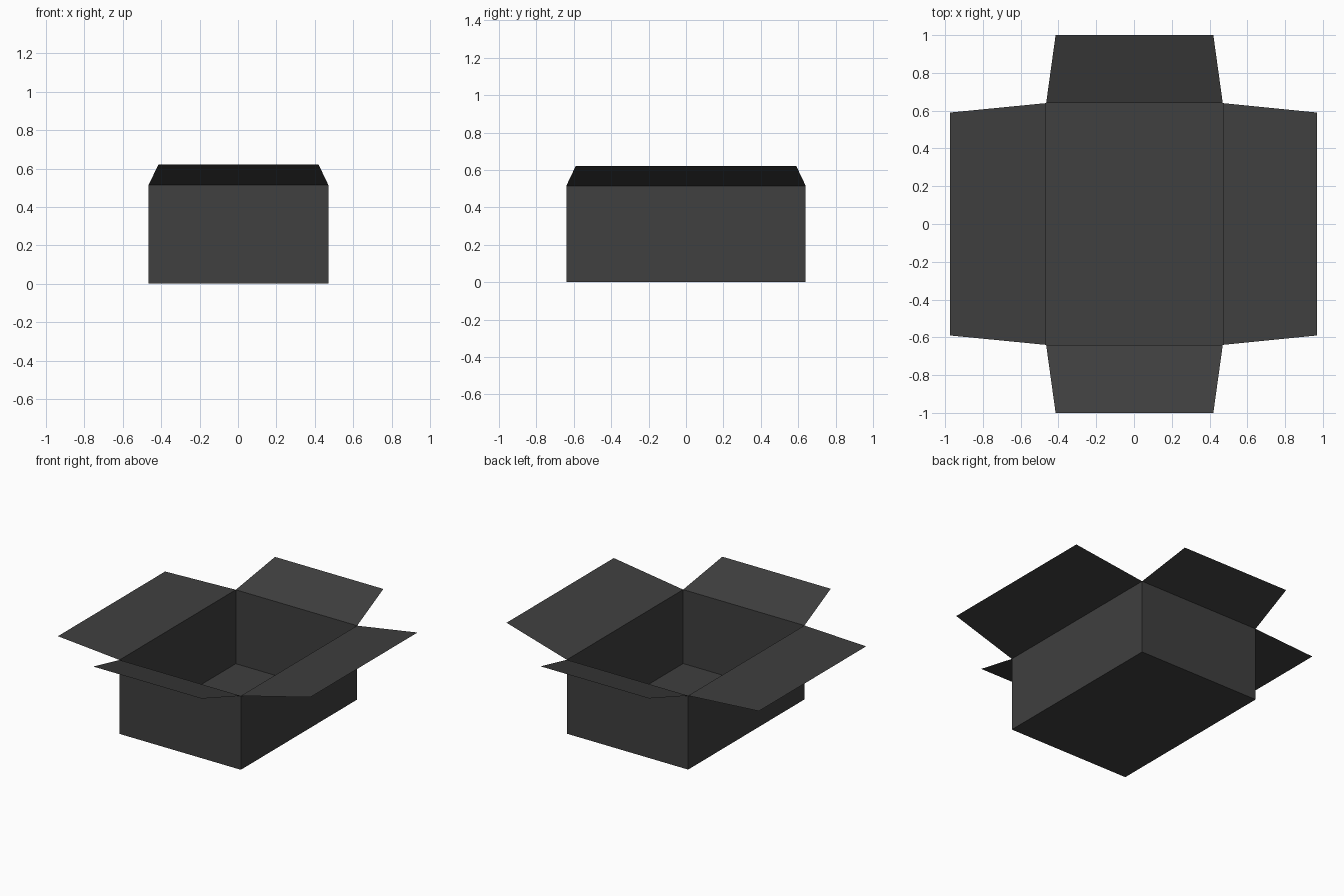
import bpy
import bmesh

if "Cube" in bpy.data.objects:
    bpy.data.objects.remove(bpy.data.objects["Cube"], do_unlink=True)

# Single card colour
card = bpy.data.materials.new("dark grey card")
card.use_nodes = True
color = (0.05, 0.05, 0.05, 1)
card.diffuse_color = color
shader = card.node_tree.nodes["Principled BSDF"]
shader.inputs["Base Color"].default_value = color
shader.inputs["Roughness"].default_value = 0.9

LEFT, RIGHT, DEPTH, HEIGHT = 0.47, -0.465, 0.64, 0.515
INSET = 0.05


def finish(name, bm):
    mesh = bpy.data.meshes.new(name)
    bm.to_mesh(mesh)
    bm.free()
    mesh.materials.append(card)
    obj = bpy.data.objects.new(name, mesh)
    bpy.context.collection.objects.link(obj)
    return obj


def sheet(name, points):
    bm = bmesh.new()
    face = bm.faces.new([bm.verts.new(p) for p in points])
    face.normal_update()
    if face.normal.z < 0:
        face.normal_flip()
    return finish(name, bm)


# Open-topped body made of thin card
bm = bmesh.new()
bmesh.ops.create_cube(bm, size=1)
for v in bm.verts:
    v.co = (LEFT if v.co.x > 0 else RIGHT,
            DEPTH if v.co.y > 0 else -DEPTH,
            HEIGHT if v.co.z > 0 else 0)
top = [f for f in bm.faces if f.normal.z > 0.9]
bmesh.ops.delete(bm, geom=top, context='FACES_ONLY')
finish("box_body", bm)

# Tapered side flaps: hinge x, outer x, outer z
for name, hinge, outer, z in (("left_flap", LEFT, 0.97, 0.62),
                              ("right_flap", RIGHT, -0.975, 0.525)):
    y = DEPTH - INSET
    sheet(name, [(hinge, -DEPTH, HEIGHT), (outer, -y, z),
                 (outer, y, z), (hinge, DEPTH, HEIGHT)])

# Tapered front and back flaps
for name, side in (("front_flap", -1), ("back_flap", 1)):
    sheet(name, [(RIGHT, side * DEPTH, HEIGHT), (RIGHT + INSET, side, 0.62),
                 (LEFT - INSET, side, 0.62), (LEFT, side * DEPTH, HEIGHT)])
